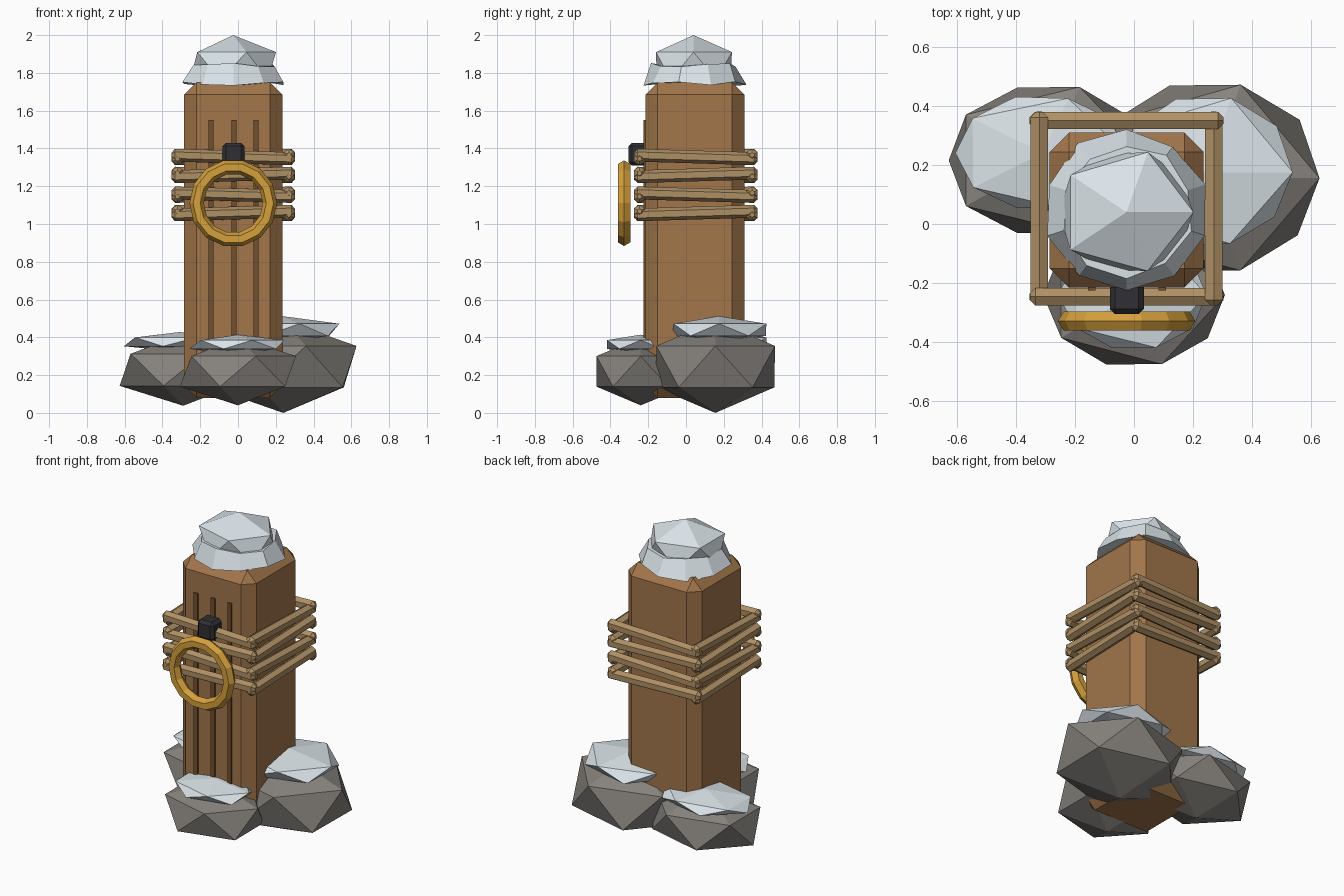
import bpy, bmesh, math, random
from mathutils import Vector

if "Cube" in bpy.data.objects:
    bpy.data.objects.remove(bpy.data.objects["Cube"])

random.seed(4)
CX, CY = -0.025, 0.047      # post axis


def mat(name, rgb):
    m = bpy.data.materials.new(name)
    m.diffuse_color = (*rgb, 1)
    m.use_nodes = True
    m.node_tree.nodes["Principled BSDF"].inputs["Base Color"].default_value = m.diffuse_color
    return m


WOOD = mat("wood", (0.36, 0.18, 0.07))
GROOVE = mat("dark_wood", (0.17, 0.08, 0.03))
ROPE = mat("rope", (0.43, 0.28, 0.13))
GOLD = mat("gold", (0.66, 0.35, 0.045))
IRON = mat("iron", (0.03, 0.03, 0.035))
STONE = mat("stone", (0.24, 0.225, 0.205))
SNOW = mat("snow", (0.70, 0.77, 0.81))


def finish(name, material, bevel=0, limit=30):
    ob = bpy.context.object
    ob.name = name
    ob.data.materials.append(material)
    if bevel:
        b = ob.modifiers.new("bevel", 'BEVEL')
        b.width, b.segments = bevel, 1
        b.limit_method, b.angle_limit = 'ANGLE', math.radians(limit)
    return ob


def box(name, lo, hi, material, bevel=0):
    lo, hi = Vector(lo), Vector(hi)
    bpy.ops.mesh.primitive_cube_add(size=1, location=(lo + hi) / 2)
    ob = bpy.context.object
    for v in ob.data.vertices:
        v.co = v.co * (hi - lo)
    return finish(name, material, bevel)


def lump(name, centre, radii, material, jitter):
    bpy.ops.mesh.primitive_ico_sphere_add(subdivisions=1, radius=1, location=centre)
    ob = bpy.context.object
    for v in ob.data.vertices:
        pole = abs(v.co.z) > 0.9
        k = 1 if pole else 1 + random.uniform(-jitter, jitter)
        v.co = Vector((v.co.x * k, v.co.y * k, v.co.z)) * Vector(radii)
    return finish(name, material)


# Wooden post with chamfered edges, and the raised grain strips on its front
box("post", (CX - 0.26, CY - 0.262, 0.08), (CX + 0.26, CY + 0.262, 1.75), WOOD, 0.065)
for i, x in enumerate((-0.143, -0.022, 0.096)):
    box(f"grain_strip_{i}", (x - 0.013, -0.225, 0.3), (x + 0.013, -0.2, 1.55), GROOVE)

# Rope: four levels of six-sided bars, tilted alternately
for level, z in enumerate((1.355, 1.26, 1.155, 1.058)):
    tilt = (0.03 if level % 2 == 0 else -0.03)
    for side in range(4):
        a = side * math.pi / 2 - math.pi / 2
        out = Vector((math.cos(a), math.sin(a), 0))
        along = Vector((-out.y, out.x, -tilt))
        loc = Vector((CX + out.x * 0.295, CY + 0.005 + out.y * 0.298, z))
        bpy.ops.mesh.primitive_cylinder_add(vertices=6, radius=0.034, depth=0.655, location=loc)
        ob = finish(f"rope_{level}_{side}", ROPE, 0.018, 70)
        ob.rotation_euler = along.to_track_quat('Z', 'Y').to_euler()

# Iron bracket and hanging ring
box("bracket", (-0.082, -0.305, 1.31), (0.034, -0.19, 1.43), IRON, 0.018)
bpy.ops.mesh.primitive_torus_add(major_segments=14, minor_segments=6, major_radius=0.194,
                                 minor_radius=0.038, location=(CX, -0.328, 1.11),
                                 rotation=(math.pi / 2, 0, 0))
finish("ring", GOLD)

# Snow cap: faceted dome over a flared, uneven skirt
lump("snow_dome", (CX, 0.04, 1.837), (0.257, 0.235, 0.163), SNOW, 0.03)
bpy.ops.mesh.primitive_cone_add(vertices=10, radius1=0.272, radius2=0.222, depth=0.1,
                                location=(CX, CY, 1.793))
skirt = finish("snow_skirt", SNOW)
for v in skirt.data.vertices:
    k = 1 + random.uniform(-0.05, 0.05)
    v.co.x *= k
    v.co.y *= k
    v.co.z += random.uniform(-0.012, 0.012)

# Base rocks, each with a flat snow patch
ROCKS = {
    "right": ((0.24, 0.155, 0.245), (0.436, 0.37, 0.245), (0.235, 0.175, 0.44), (0.335, 0.29, 0.072)),
    "left": ((-0.29, 0.215, 0.228), (0.38, 0.29, 0.19), (-0.31, 0.24, 0.376), (0.32, 0.22, 0.052)),
    "front": ((0.0, -0.24, 0.22), (0.345, 0.279, 0.18), (0.0, -0.24, 0.362), (0.28, 0.215, 0.052)),
}
for side, (c, r, sc, sr) in ROCKS.items():
    lump(f"rock_{side}", c, r, STONE, 0.015)
    lump(f"snow_patch_{side}", sc, sr, SNOW, 0.03)
